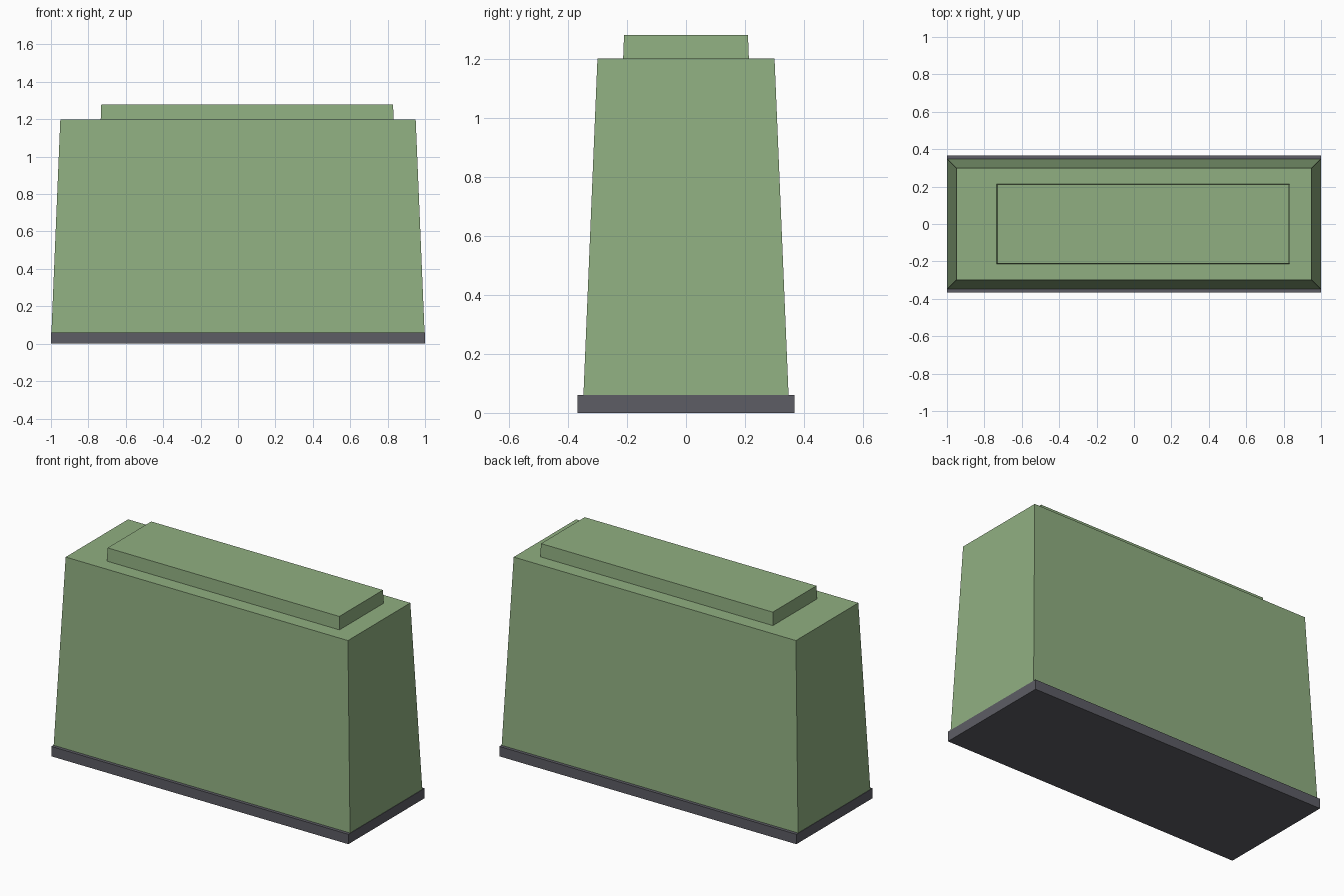
import bpy, bmesh

if "Cube" in bpy.data.objects:
    bpy.data.objects.remove(bpy.data.objects["Cube"])


def material(name, color):
    mat = bpy.data.materials.new(name)
    mat.diffuse_color = color
    mat.use_nodes = True
    mat.node_tree.nodes["Principled BSDF"].inputs["Base Color"].default_value = mat.diffuse_color
    return mat


def tapered_box(name, z0, z1, bottom, top, mat, x=0.0):
    """Box with half sizes (x, y) at the bottom and at the top."""
    bm = bmesh.new()
    bmesh.ops.create_cube(bm, size=2)
    for v in bm.verts:
        hx, hy = top if v.co.z > 0 else bottom
        v.co = (x + v.co.x * hx, v.co.y * hy, z1 if v.co.z > 0 else z0)
    mesh = bpy.data.meshes.new(name)
    bm.to_mesh(mesh)
    bm.free()
    mesh.materials.append(mat)
    obj = bpy.data.objects.new(name, mesh)
    bpy.context.collection.objects.link(obj)
    return obj


green = material("green_paint", (0.28, 0.43, 0.22, 1))
dark = material("dark_grey", (0.11, 0.11, 0.13, 1))

# Flat base plate
tapered_box("base_plate", 0.0, 0.06, (1.0, 0.367), (1.0, 0.367), dark)
# Main body, narrowing upwards
tapered_box("body", 0.06, 1.2, (0.9975, 0.3475), (0.95, 0.30), green)
# Raised lid, set slightly to the right
tapered_box("lid", 1.2, 1.28, (0.783, 0.213), (0.78, 0.21), green, x=0.049)
